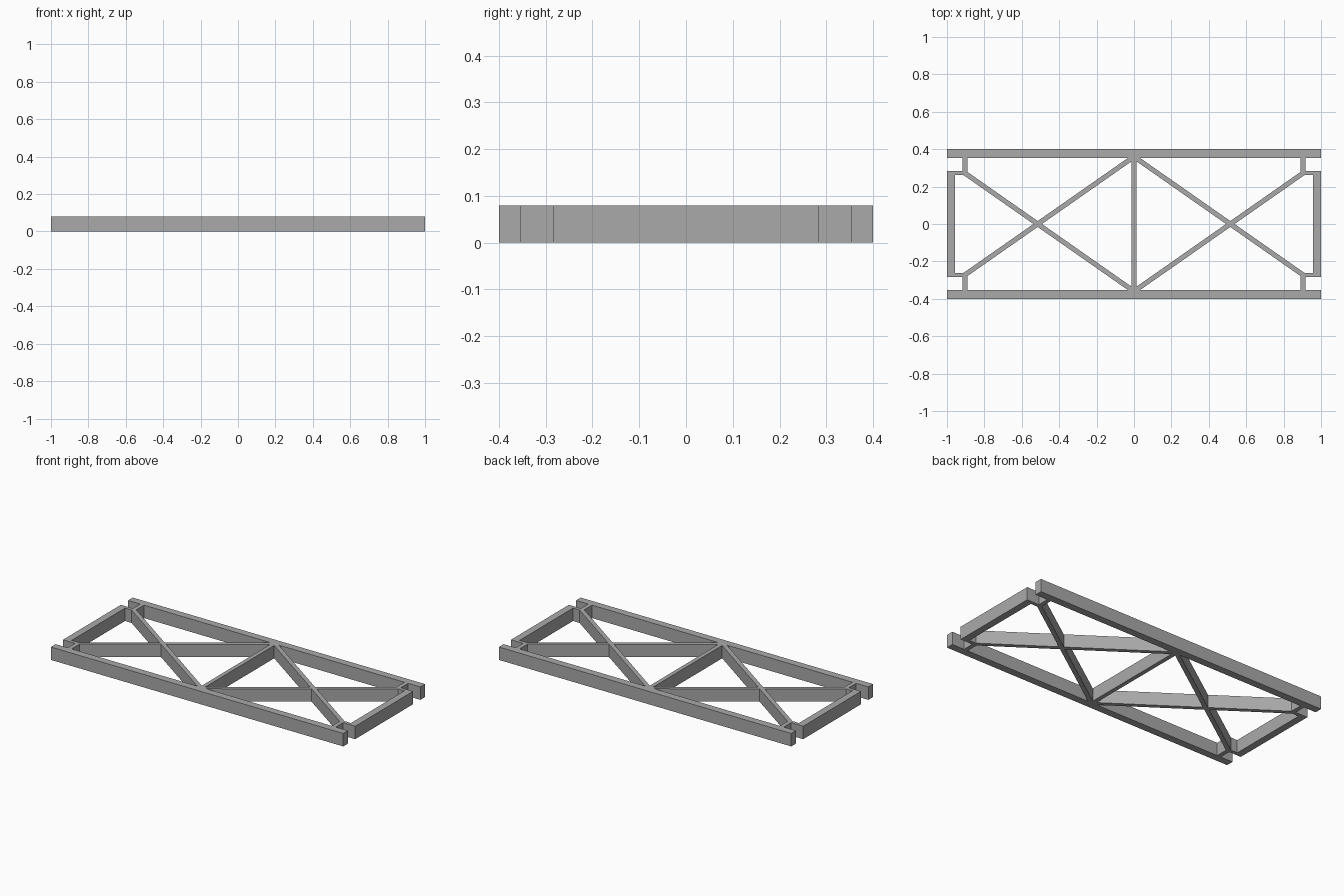
import bpy
import bmesh
import math
from mathutils import Matrix, Vector

cube = bpy.data.objects.get("Cube")
if cube:
    bpy.data.objects.remove(cube, do_unlink=True)

HEIGHT = 0.08
STRUT = 0.026

steel = bpy.data.materials.new("grey_metal")
steel.use_nodes = True
GREY = (0.4, 0.4, 0.4, 1)
steel.diffuse_color = GREY
steel.node_tree.nodes["Principled BSDF"].inputs["Base Color"].default_value = GREY


def beam(name, start, end, width):
    """Square-ended bar lying on the ground between two plan points."""
    a, b = Vector(start), Vector(end)
    run, mid = b - a, (a + b) / 2
    bm = bmesh.new()
    bmesh.ops.create_cube(bm, size=1, matrix=(
        Matrix.Translation((mid.x, mid.y, HEIGHT / 2))
        @ Matrix.Rotation(math.atan2(run.y, run.x), 4, "Z")
        @ Matrix.Diagonal((run.length, width, HEIGHT, 1))))
    mesh = bpy.data.meshes.new(name)
    bm.to_mesh(mesh)
    bm.free()
    mesh.materials.append(steel)
    obj = bpy.data.objects.new(name, mesh)
    bpy.context.collection.objects.link(obj)


# Long rails and the central cross member
for side, sy in (("front", -1), ("back", 1)):
    beam(side + "_rail", (-1, sy * 0.377), (1, sy * 0.377), 0.046)
beam("centre_strut", (0, -0.36), (0, 0.36), STRUT)

# End bars, with notched corner brackets and crossed braces in each bay
for end, sx in (("left", 1), ("right", -1)):
    beam(end + "_end_bar", (sx * 0.978, -0.283), (sx * 0.978, 0.283), 0.044)
    for side, sy in (("front", -1), ("back", 1)):
        tag = f"{end}_{side}"
        beam(tag + "_bracket_post", (sx * 0.904, sy * 0.262), (sx * 0.904, sy * 0.36), STRUT)
        beam(tag + "_bracket_arm", (sx * 0.891, sy * 0.272), (sx * 0.96, sy * 0.272), 0.022)
        beam(tag + "_brace", (sx * 0.904, sy * 0.272), (0, sy * -0.36), STRUT)
